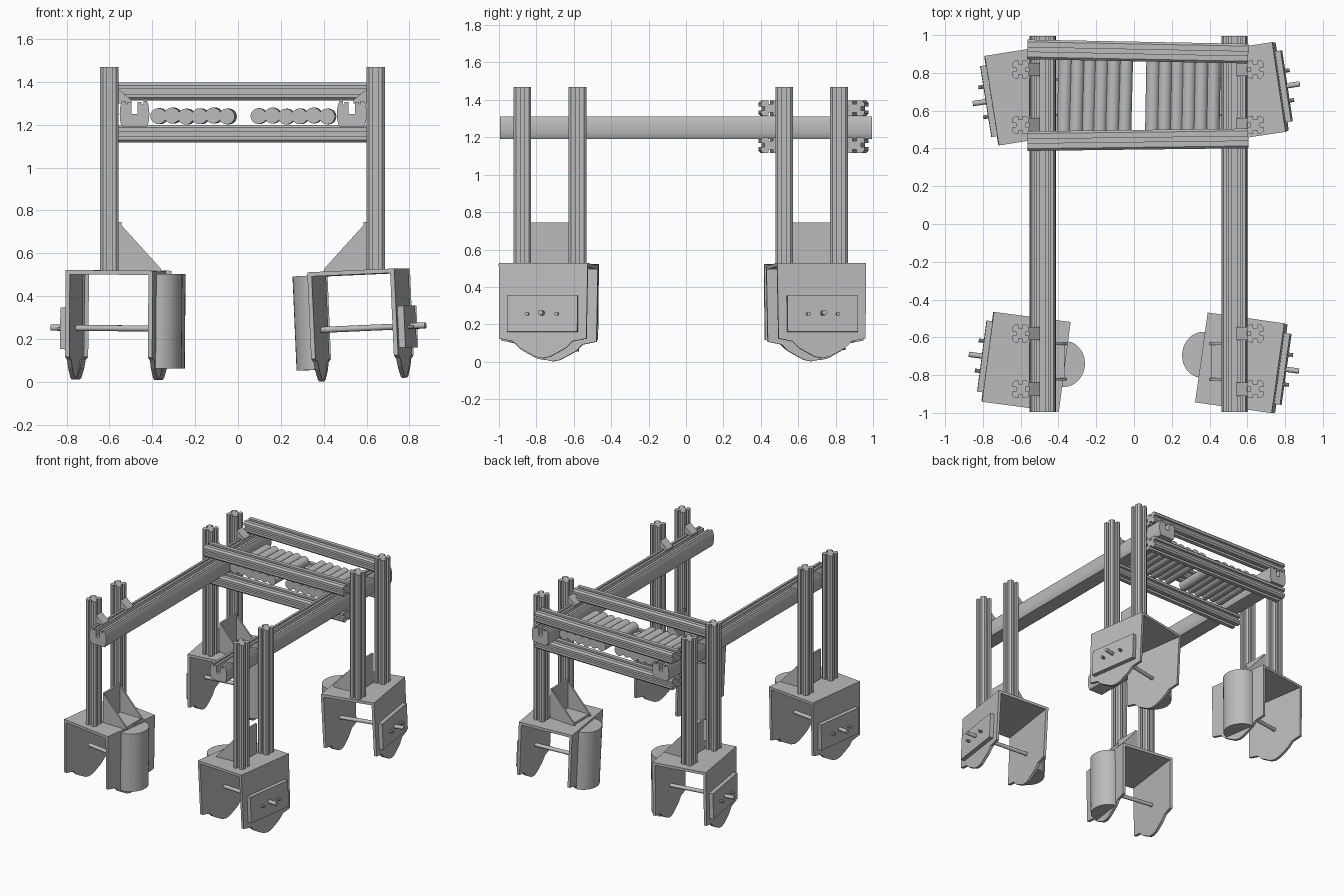
import bpy, bmesh, math
from mathutils import Matrix, Vector

cube = bpy.data.objects.get("Cube")
if cube:
    bpy.data.objects.remove(cube, do_unlink=True)

grey = bpy.data.materials.new("aluminium_grey")
grey.use_nodes = True
colour = (0.5, 0.5, 0.5, 1)
grey.diffuse_color = colour
grey.node_tree.nodes["Principled BSDF"].inputs["Base Color"].default_value = colour


def prism(name, profile, axis, start, end, frame=Matrix(), smooth=False):
    """Extrude a 2D profile along an axis; the profile uses the other two axes in order."""
    k = "xyz".index(axis)

    def point(p, d):
        c = list(p)
        c.insert(k, d)
        return Vector(c)

    bm = bmesh.new()
    face = bm.faces.new([bm.verts.new(point(p, start)) for p in profile])
    grown = bmesh.ops.extrude_face_region(bm, geom=[face])
    moved = [g for g in grown["geom"] if isinstance(g, bmesh.types.BMVert)]
    bmesh.ops.translate(bm, verts=moved, vec=point((0, 0), end - start))
    bmesh.ops.recalc_face_normals(bm, faces=bm.faces)
    mesh = bpy.data.meshes.new(name)
    bm.to_mesh(mesh)
    bm.free()
    mesh.materials.append(grey)
    obj = bpy.data.objects.new(name, mesh)
    obj.matrix_world = frame
    bpy.context.collection.objects.link(obj)
    if smooth:
        bpy.ops.object.select_all(action='DESELECT')
        obj.select_set(True)
        bpy.context.view_layer.objects.active = obj
        bpy.ops.object.shade_smooth_by_angle(angle=math.radians(35))
    return obj


def rect(a0, a1, b0, b1):
    return [(a0, b0), (a1, b0), (a1, b1), (a0, b1)]


def ellipse(cx, cy, rx, ry, n=16, a0=0, a1=360):
    full = a1 - a0 == 360
    steps = n if full else n - 1
    angles = [math.radians(a0 + (a1 - a0) * i / steps) for i in range(n)]
    return [(cx + rx * math.cos(a), cy + ry * math.sin(a)) for a in angles]


def slotted(cx, cy, hx, hy):
    """Square extrusion section with chamfered corners and a groove in each side."""
    slot, depth, chamfer = 0.011, 0.018, 0.012
    quarter = [(1, -1, chamfer), (1, -slot, 0), (1 - depth, -slot, 0),
               (1 - depth, slot, 0), (1, slot, 0), (1, 1, -chamfer)]
    pts = []
    for turn in range(4):
        a, b = (hx, hy) if turn % 2 == 0 else (hy, hx)
        for out, side, trim in quarter:
            u = a if out == 1 else a - depth
            v = side * b + trim if abs(side) == 1 else side
            for _ in range(turn):
                u, v = -v, u
            pts.append((cx + u, cy + v))
    return pts


# Upright posts
POST_Y = (-0.875, -0.58, 0.525, 0.818)
SIDES = {"right": (-1, -0.60, -0.483), "left": (1, 0.642, 0.531)}
for side, (s, post_x, rail_x) in SIDES.items():
    inner = post_x - s * 0.043
    for i, y in enumerate(POST_Y):
        prism(f"post_{side}_{i + 1}", slotted(post_x, y, 0.043, 0.047), "z", 0.51, 1.47)
        # Small corner bracket between post and rail
        corner = [(inner, 1.30), (inner - s * 0.06, 1.30),
                  (inner - s * 0.06, 1.315), (inner, 1.365)]
        prism(f"rail_bracket_{side}_{i + 1}", corner, "y", y - 0.035, y + 0.035)

    # Long side rail: bulged sides, deep slot in the top
    half = [(0.015, 1.25), (0.015, 1.305), (0.033, 1.305), (0.033, 1.295),
            (0.041, 1.295), (0.041, 1.31), (0.058, 1.31), (0.064, 1.295),
            (0.068, 1.275), (0.069, 1.25), (0.068, 1.225), (0.064, 1.205), (0.056, 1.19)]
    section = [(rail_x + u, z) for u, z in half]
    section += [(rail_x - u, z) for u, z in reversed(half)]
    prism(f"side_rail_{side}", section, "y", -0.995, 0.995, smooth=True)

# Cross rails, above and below the side rails
for place, y, turn in (("front", 0.446, 0.7), ("back", 0.913, -1.1)):
    for level, z in (("upper", 1.355), ("lower", 1.158)):
        frame = Matrix.Translation((0.02, y, z)) @ Matrix.Rotation(math.radians(turn), 4, "Z")
        prism(f"cross_rail_{place}_{level}", slotted(0, 0, 0.052, 0.041), "x", -0.585, 0.585, frame)

# Ribbed packs made of merged round cells
for side, x, turn in (("right", -0.207, -1.5), ("left", 0.259, -1)):
    cells, pitch, r = 6, 0.064, 0.037
    upper, lower = [], []
    for i in range(cells):
        cx = (i - (cells - 1) / 2) * pitch
        lift = 0.003 * math.sin(i * 2)
        lo = 35 if i < cells - 1 else 0
        hi = 145 if i > 0 else 180
        arc = ellipse(cx, lift, r, r, 9, hi, lo)
        upper += arc
        lower += [(px, 2 * lift - pz) for px, pz in arc if abs(pz - lift) > 0.001]
    frame = Matrix.Translation((x, 0.675, 1.24)) @ Matrix.Rotation(math.radians(turn), 4, "Z")
    prism(f"cell_pack_{side}", upper + lower[::-1], "y", -0.195, 0.195, frame, smooth=True)

# Leg modules: (name, side sign, centre x, centre y, yaw, roll)
MODULES = [("front_right", -1, -0.57, -0.73, -7.5, 0.5), ("front_left", 1, 0.56, -0.735, -8, -2.5),
           ("back_right", -1, -0.55, 0.685, 9, 0.5), ("back_left", 1, 0.565, 0.695, 8.5, -2.5)]

# Side plate outline with a lobe at the bottom
lobe = [(0.24, 0.51), (0.235, 0.115), (0.16, 0.10), (0.125, 0.065),
        (0.09, 0.045), (0.04, 0.018), (0, 0.01)]
plate = lobe + [(-y, z) for y, z in reversed(lobe[:-1])]

for name, s, cx, cy, yaw, roll in MODULES:
    frame = (Matrix.Translation((cx, cy, 0.51)) @ Matrix.Rotation(math.radians(yaw), 4, "Z")
             @ Matrix.Rotation(math.radians(roll), 4, "Y") @ Matrix.Translation((0, 0, -0.51)))
    prism(f"top_plate_{name}", rect(-0.205, 0.205, -0.24, 0.24), "z", 0.50, 0.52, frame)
    prism(f"outer_plate_{name}", plate, "x", s * 0.185, s * 0.205, frame)
    prism(f"inner_plate_{name}", plate, "x", -s * 0.205, -s * 0.185, frame)
    prism(f"bearing_panel_{name}", rect(-0.19, 0.19, 0.15, 0.345), "x", s * 0.205, s * 0.235, frame)

    # Axle through both plates and two short studs
    prism(f"axle_{name}", ellipse(0, 0.25, 0.014, 0.014, 12), "x", -s * 0.2, s * 0.305, frame, True)
    for i, y in enumerate((-0.08, 0.08)):
        prism(f"stud_{name}_{i + 1}", ellipse(y, 0.245, 0.01, 0.01, 10), "x",
              s * 0.2, s * 0.262, frame, True)

    # Half-round drum housing on the inner plate
    drum = [(-s * (0.2 + u), v) for u, v in ellipse(0, 0.015, 0.11, 0.122, 19, -90, 90)]
    prism(f"drum_{name}", drum, "z", 0.065, 0.505, frame, True)

    # Gusset bracket between the posts: wall plate, base and two triangular cheeks
    post_x = SIDES["right" if s < 0 else "left"][1]
    wall = post_x - s * 0.043
    mid = sum(POST_Y[:2] if cy < 0 else POST_Y[2:]) / 2
    prism(f"gusset_wall_{name}", rect(wall, wall - s * 0.014, mid - 0.1, mid + 0.1), "z", 0.51, 0.745)
    prism(f"gusset_base_{name}", rect(wall, wall - s * 0.19, mid - 0.1, mid + 0.1), "z", 0.512, 0.53)
    cheek = [(wall, 0.515), (wall - s * 0.2, 0.515), (wall - s * 0.195, 0.53), (wall, 0.745)]
    for end, y in (("front", mid - 0.1), ("back", mid + 0.088)):
        prism(f"gusset_cheek_{end}_{name}", cheek, "y", y, y + 0.012)
